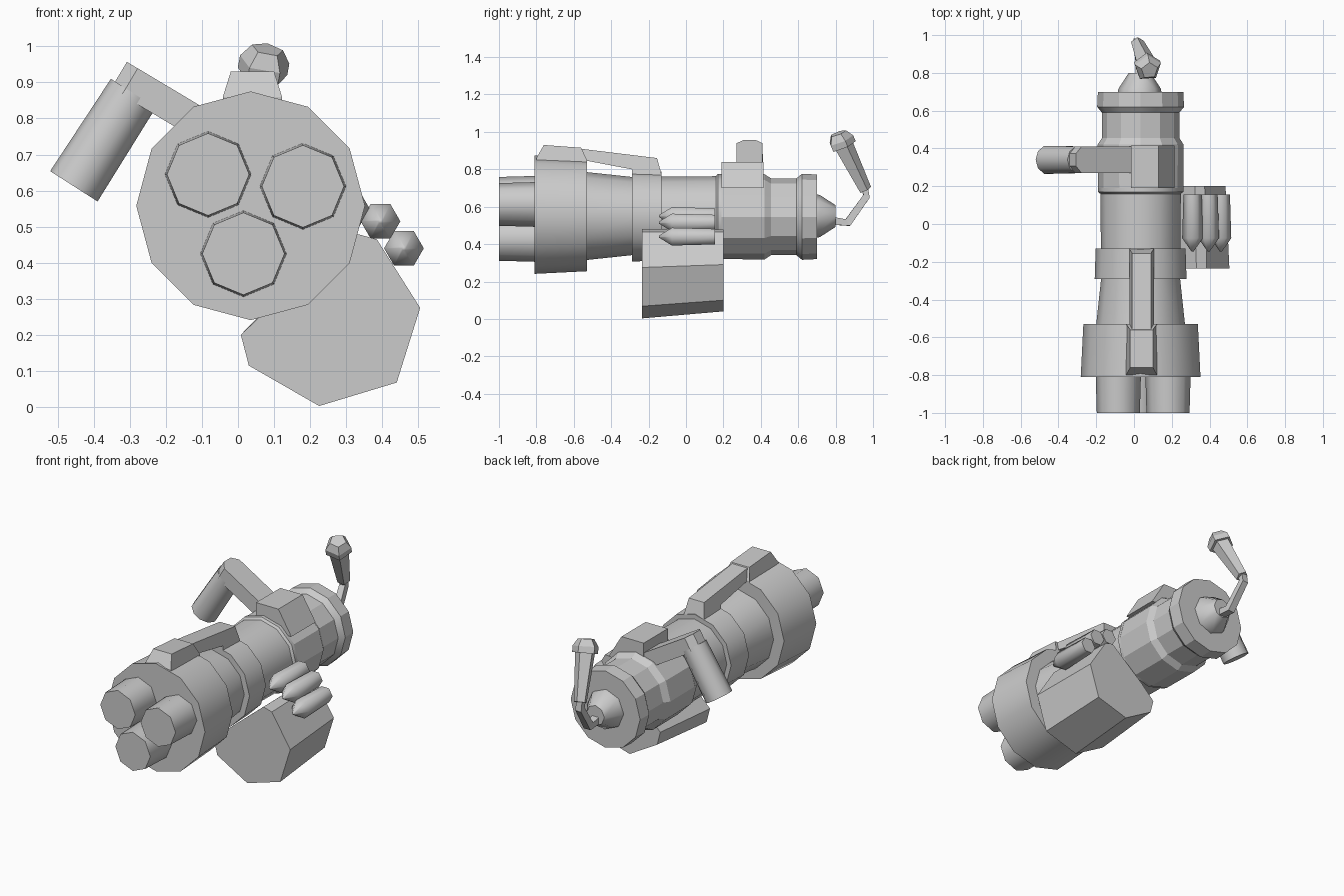
import bpy, bmesh, math
from mathutils import Vector

cube = bpy.data.objects.get("Cube")
if cube:
    bpy.data.objects.remove(cube)

grey = bpy.data.materials.new("plain grey")
grey.use_nodes = True
tone = (0.6, 0.6, 0.6, 1)
grey.diffuse_color = tone
grey.node_tree.nodes["Principled BSDF"].inputs["Base Color"].default_value = tone


def loft(name, rings, smooth=0):
    """Skin a list of equal-length point rings and cap both ends."""
    bm = bmesh.new()
    rows = [[bm.verts.new(p) for p in ring] for ring in rings]
    n = len(rows[0])
    for a, b in zip(rows, rows[1:]):
        for i in range(n):
            j = (i + 1) % n
            bm.faces.new((a[i], a[j], b[j], b[i]))
    bm.faces.new(rows[0])
    bm.faces.new(rows[-1])
    bmesh.ops.recalc_face_normals(bm, faces=bm.faces)
    mesh = bpy.data.meshes.new(name)
    bm.to_mesh(mesh)
    bm.free()
    mesh.materials.append(grey)
    obj = bpy.data.objects.new(name, mesh)
    bpy.context.collection.objects.link(obj)
    if smooth:
        bpy.ops.object.select_all(action='DESELECT')
        obj.select_set(True)
        bpy.context.view_layer.objects.active = obj
        bpy.ops.object.shade_smooth_by_angle(angle=math.radians(smooth))
    return obj


def lathe_y(name, x, z, profile, sides, smooth=0, phase=0):
    """Turn (y, radius) pairs around an axis parallel to y."""
    turns = [phase + 2 * math.pi * i / sides for i in range(sides)]
    return loft(name, [[(x + r * math.cos(t), y, z + r * math.sin(t)) for t in turns]
                       for y, r in profile], smooth)


def rod(name, stations, sides, smooth=0, phase=0):
    """Straight or bent rod through (point, radius) stations."""
    pts = [Vector(p) for p, r in stations]
    rings = []
    for k, (p, r) in enumerate(stations):
        axis = (pts[min(k + 1, len(pts) - 1)] - pts[max(k - 1, 0)]).normalized()
        u = axis.cross(Vector((1, 0, 0)) if abs(axis.x) < .5 else Vector((0, 1, 0))).normalized()
        v = axis.cross(u)
        rings.append([pts[k] + r * (u * math.cos(t) + v * math.sin(t))
                      for t in (phase + 2 * math.pi * i / sides for i in range(sides))])
    return loft(name, rings, smooth)


def prism_y(name, outline, y0, y1, scale=1, pivot=(0, 0)):
    """Extrude an x-z outline along y, optionally shrinking the far end."""
    far = [(pivot[0] + (x - pivot[0]) * scale, y1, pivot[1] + (z - pivot[1]) * scale)
           for x, z in outline]
    return loft(name, [[(x, y0, z) for x, z in outline], far])


def prism_x(name, outline, x, half_widths):
    """Extrude a y-z outline along x with its own half width per point."""
    return loft(name, [[(x + s * w, y, z) for (y, z), w in zip(outline, half_widths)]
                       for s in (-1, 1)])


# Main body: front drum, tapered tube, collars and rear cap
AX, AZ = 0.035, 0.55
lathe_y("front_drum", AX, 0.558, [(-.81, .317), (-.53, .303)], 12, 40)
lathe_y("tapered_tube", AX, AZ, [(-.56, .238), (-.27, .207)], 12, 40)
lathe_y("middle_collar", AX, AZ, [(-.29, .243), (-.13, .238)], 12, 40)
lathe_y("middle_tube", AX, AZ, [(-.15, .21), (.16, .213), (.17, .226), (.19, .226)], 12, 40)
lathe_y("rear_body", AX, 0.546, [(.19, .226), (.42, .228), (.455, .205), (.59, .205),
                                 (.62, .23), (.70, .226)], 12, 25)
lathe_y("rear_cone", 0.03, 0.55, [(.68, .117), (.715, .113), (.80, .058)], 8, 50)

# Three front barrels
for i, (x, z) in enumerate([(-.083, .645), (.18, .612), (.015, .425)]):
    lathe_y(f"barrel_{i + 1}", x, z, [(-1, .114), (-.79, .12)], 8, 50)

# Top block and the sloping strap behind it
prism_x("top_block", [(-.80, .80), (-.80, .86), (-.76, .93), (-.56, .915), (-.53, .85), (-.53, .80)],
        0.04, [.085, .082, .06, .06, .082, .085])
prism_x("top_strap", [(-.58, .855), (-.58, .912), (-.155, .86), (-.13, .77), (-.29, .77), (-.29, .80)],
        0.04, [.065, .05, .05, .065, .065, .065])

# Block on the rear body that carries the side handle
prism_y("handle_mount", [(-.015, .70), (-.015, .84), (.13, .84), (.215, .70)], .19, .415)

# Side arm, chamfered at its outer end
arm_root, arm_tip = Vector((-.02, .34, .735)), Vector((-.33, .34, .92))
along = (arm_tip - arm_root).normalized()
up = Vector((-along.z, 0, along.x)) * -1
rings = []
for s in (1, -1):
    ring = []
    for d, half in ((0, .07), (1, .07)):
        base = arm_root.lerp(arm_tip, d) + up * s * .043
        ring.append((base, half))
    (a, h), (b, _) = ring
    rings.append([a + Vector((0, -h, 0)), b - along * .035 + Vector((0, -h, 0)),
                  b + Vector((0, -.032, 0)), b + Vector((0, .032, 0)),
                  b - along * .035 + Vector((0, h, 0)), a + Vector((0, h, 0))])
loft("handle_arm", rings)
rod("handle_grip", [((-.29, .34, .87), .074), ((-.455, .34, .612), .078)], 10, 45)

# Magazine hanging off the lower left
prism_y("magazine", [(.008, .2), (.03, .115), (.225, .003), (.44, .068), (.505, .275),
                     (.385, .465), (.33, .48), (.1, .29)], -.235, .2, .92, (.25, .47))

# Row of spare rounds
for i, (x, z) in enumerate([(.31, .55), (.395, .515), (.46, .44)]):
    lathe_y(f"round_{i + 1}", x, z, [(-.145, .006), (-.075, .055), (.155, .048)], 6, 65)

# Rear hose with an upright flared nozzle
rod("rear_hose", [((.03, .78, .525), .03), ((.03, .865, .515), .03),
                  ((.015, .965, .655), .026), ((.015, .955, .70), .026)], 4, 0, math.pi / 4)
rod("nozzle_stem", [((.018, .957, .69), .036), ((.068, .84, .925), .056)], 5)
rod("nozzle_head", [((.068, .84, .922), .073), ((.074, .826, .955), .073),
                    ((.082, .812, .992), .046)], 5)
